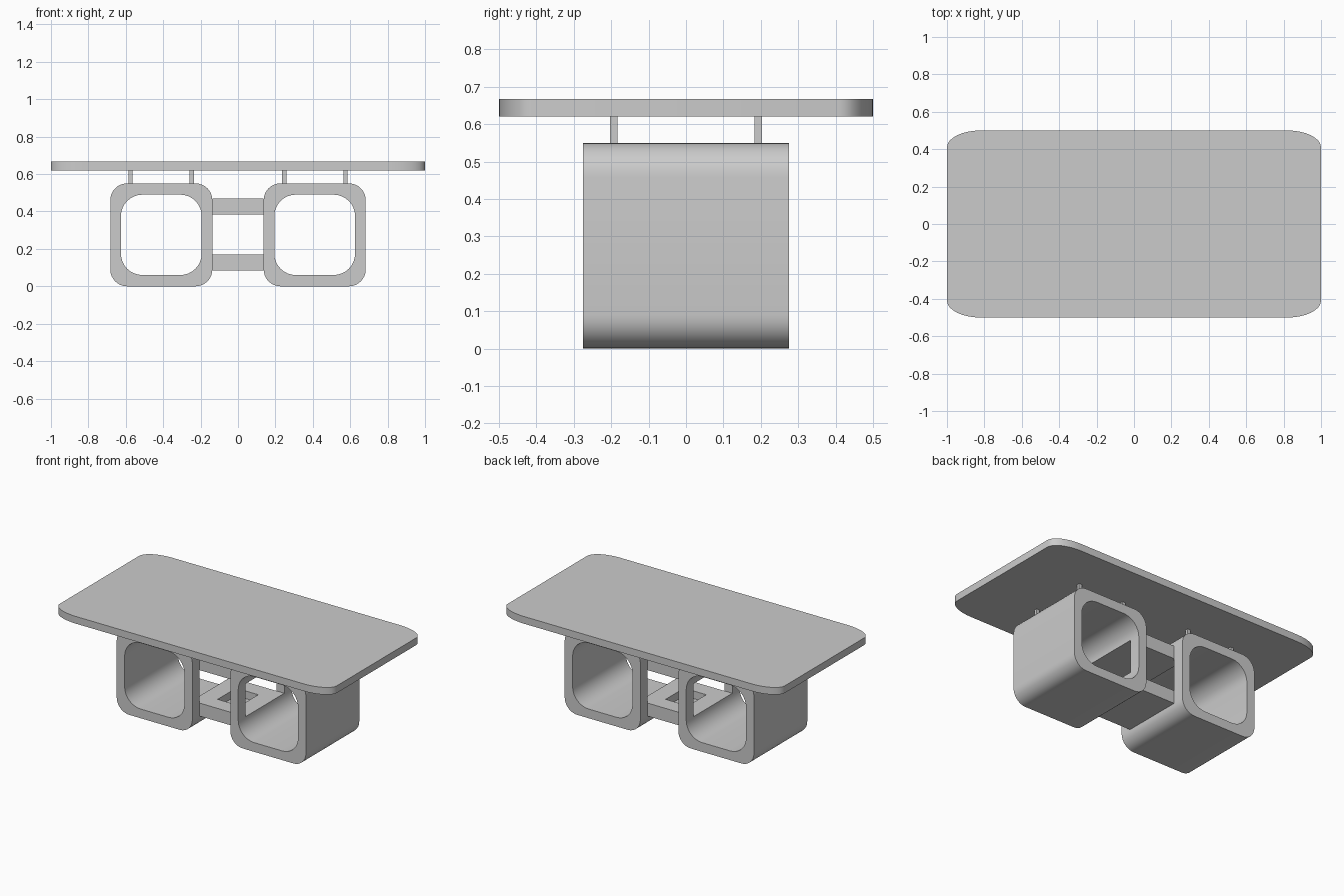
import bpy, bmesh
from math import sin, cos, pi

if "Cube" in bpy.data.objects:
    bpy.data.objects.remove(bpy.data.objects["Cube"])


def rounded_rect(w, h, rx, ry, n=8):
    """Outline of a rectangle with elliptical corners, counter-clockwise."""
    pts = []
    for k, (sx, sy) in enumerate([(1, 1), (-1, 1), (-1, -1), (1, -1)]):
        for i in range(n + 1):
            a = (k + i / n) * pi / 2
            pts.append((sx * (w / 2 - rx) + rx * cos(a), sy * (h / 2 - ry) + ry * sin(a)))
    return pts


def finish(name, bm):
    bmesh.ops.recalc_face_normals(bm, faces=bm.faces)
    me = bpy.data.meshes.new(name)
    bm.to_mesh(me)
    bm.free()
    ob = bpy.data.objects.new(name, me)
    bpy.context.collection.objects.link(ob)
    return ob


def smooth(ob):
    bpy.ops.object.select_all(action='DESELECT')
    ob.select_set(True)
    bpy.context.view_layer.objects.active = ob
    bpy.ops.object.shade_smooth_by_angle(angle=0.6)


def box(name, x0, x1, y0, y1, z0, z1):
    bm = bmesh.new()
    bmesh.ops.create_cube(bm, size=1)
    for v in bm.verts:
        v.co = ((x0 + x1) / 2 + v.co.x * (x1 - x0),
                (y0 + y1) / 2 + v.co.y * (y1 - y0),
                (z0 + z1) / 2 + v.co.z * (z1 - z0))
    return finish(name, bm)


def cut(ob, cutter):
    m = ob.modifiers.new("opening", 'BOOLEAN')
    m.object = cutter
    m.operation = 'DIFFERENCE'
    m.solver = 'EXACT'
    bpy.context.view_layer.objects.active = ob
    bpy.ops.object.modifier_apply(modifier=m.name)


def tube(name, cx, cz, outer, inner, depth):
    """Square tube along y, between two matching outlines."""
    bm = bmesh.new()
    rings = [[bm.verts.new((cx + x, y, cz + z)) for x, z in outline]
             for outline, y in ((outer, -depth), (outer, depth), (inner, depth), (inner, -depth))]
    n = len(outer)
    for r in range(4):
        a, b = rings[r], rings[(r + 1) % 4]
        for i in range(n):
            j = (i + 1) % n
            bm.faces.new((a[i], a[j], b[j], b[i]))
    return finish(name, bm)


# table top
bm = bmesh.new()
face = bm.faces.new([bm.verts.new((x, y, 0.62)) for x, y in rounded_rect(2, 1, 0.18, 0.09)])
ext = bmesh.ops.extrude_face_region(bm, geom=[face], use_keep_orig=True)
for v in ext['geom']:
    if isinstance(v, bmesh.types.BMVert):
        v.co.z = 0.667
smooth(finish("table_top", bm))

# two hollow rounded cubes, open to each other through a side window
window = box("window_cutter", -0.26, 0.26, -0.2, 0.2, 0.17, 0.385)
for side, s in (("left", -1), ("right", 1)):
    base = tube(side + "_base", s * 0.41, 0.275,
                rounded_rect(0.546, 0.55, 0.09, 0.09),
                rounded_rect(0.432, 0.43, 0.115, 0.115), 0.275)
    cut(base, window)
    smooth(base)

    # square pegs carrying the top
    for x in (0.247, 0.575):
        for end, y in (("front", -0.193), ("back", 0.193)):
            box(f"{side}_{end}_peg", s * x - 0.011, s * x + 0.011,
                y - 0.01, y + 0.01, 0.55, 0.62)

# connecting shelves, the lower one with a recess
box("upper_shelf", -0.137, 0.137, -0.2, 0.2, 0.385, 0.47)
lower = box("lower_shelf", -0.137, 0.137, -0.2, 0.2, 0.085, 0.17)
recess = box("recess_cutter", -0.08, 0.08, -0.095, 0.095, 0.12, 0.25)
cut(lower, recess)

for c in (window, recess):
    bpy.data.objects.remove(c)
